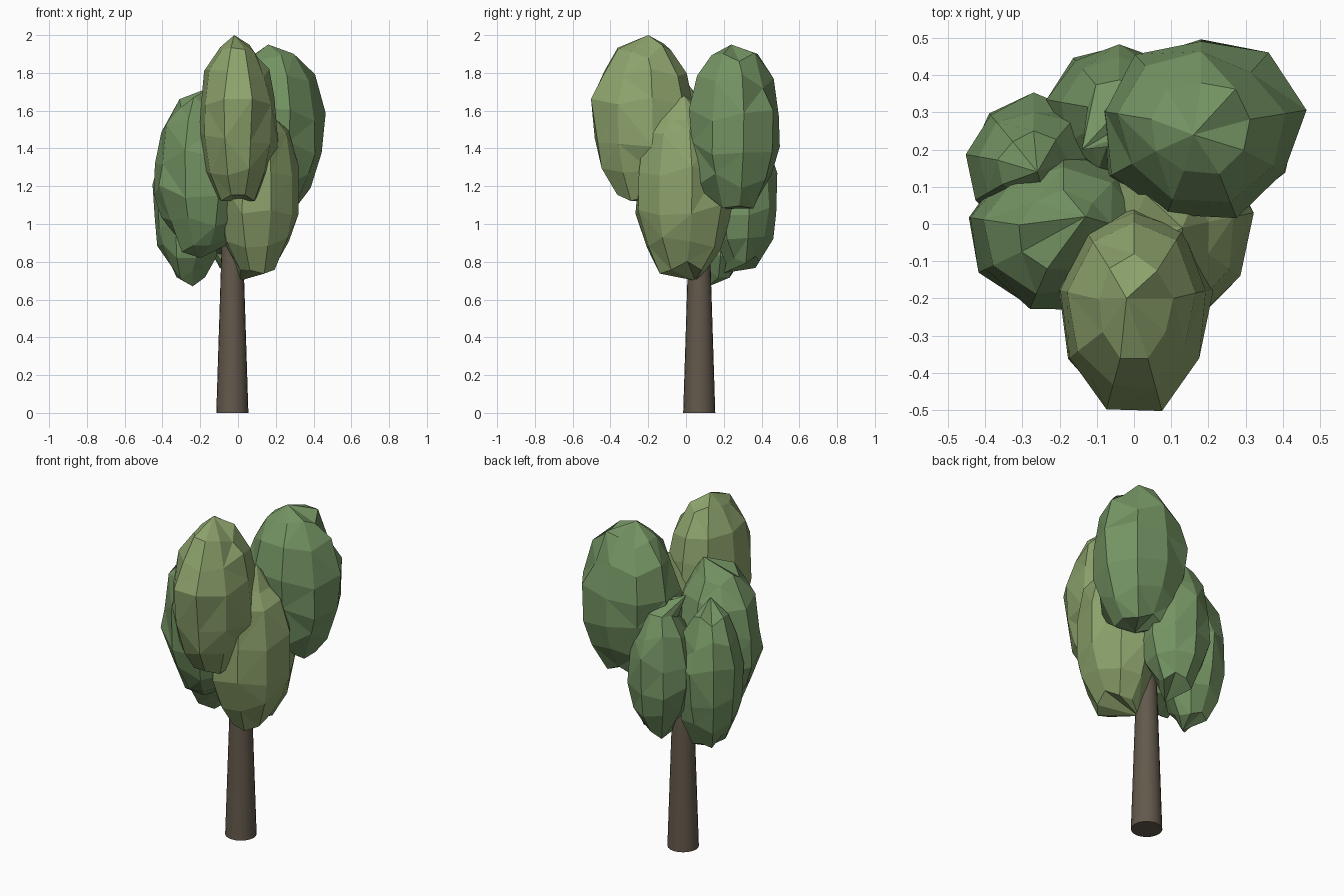
import bpy, bmesh, math, random
from mathutils import Vector

if "Cube" in bpy.data.objects:
    bpy.data.objects.remove(bpy.data.objects["Cube"])


def material(name, rgb):
    m = bpy.data.materials.new(name)
    m.diffuse_color = (*rgb, 1)
    m.use_nodes = True
    m.node_tree.nodes["Principled BSDF"].inputs["Base Color"].default_value = m.diffuse_color
    return m


bark = material("bark", (0.125, 0.1, 0.072))
light_leaf = material("light_leaf", (0.265, 0.365, 0.15))
dark_leaf = material("dark_leaf", (0.175, 0.295, 0.125))

# Tapered trunk, running up inside the crown
bpy.ops.mesh.primitive_cone_add(vertices=20, radius1=0.085, radius2=0.05,
                                depth=1.1, location=(-0.03, 0.07, 0.55))
trunk = bpy.context.object
trunk.name = "trunk"
trunk.data.materials.append(bark)
bpy.ops.object.shade_smooth_by_angle(angle=math.radians(40))


def leaf_clump(name, centre, radii, top, bottom, mat, seed):
    """Faceted, jittered ellipsoid with pinched tips at top and bottom."""
    rng = random.Random(seed)
    bm = bmesh.new()
    bmesh.ops.create_uvsphere(bm, u_segments=9, v_segments=7, radius=1)
    c = Vector(centre)
    for v in bm.verts:
        if v.co.z > 0.99:
            v.co = Vector(top)
        elif v.co.z < -0.99:
            v.co = Vector(bottom)
        else:
            # fuller shoulders than a plain sphere
            k = rng.uniform(0.94, 1.1) * math.hypot(v.co.x, v.co.y) ** -0.15
            v.co = Vector((v.co.x * radii[0] * k, v.co.y * radii[1] * k,
                           v.co.z * radii[2] * 0.98 + rng.uniform(-0.04, 0.04))) + c
    bmesh.ops.triangulate(bm, faces=[f for f in bm.faces if rng.random() < 0.5])
    mesh = bpy.data.meshes.new(name)
    bm.to_mesh(mesh)
    bm.free()
    ob = bpy.data.objects.new(name, mesh)
    ob.data.materials.append(mat)
    bpy.context.collection.objects.link(ob)


# Crown: six overlapping clumps (centre, radii, top tip, bottom tip)
leaf_clump("front_clump", (0.0, -0.225, 1.54), (0.205, 0.275, 0.43),
           (-0.02, -0.2, 2.0), (-0.02, -0.15, 1.12), light_leaf, 1)
leaf_clump("back_right_clump", (0.18, 0.26, 1.49), (0.27, 0.25, 0.43),
           (0.16, 0.24, 1.95), (0.18, 0.22, 1.08), dark_leaf, 2)
leaf_clump("left_clump", (-0.19, -0.02, 1.26), (0.25, 0.21, 0.43),
           (-0.13, 0.02, 1.73), (-0.2, -0.03, 0.82), dark_leaf, 3)
leaf_clump("right_clump", (0.1, -0.015, 1.18), (0.215, 0.25, 0.46),
           (0.13, -0.01, 1.68), (0.01, 0.05, 0.7), light_leaf, 4)
leaf_clump("back_left_clump", (-0.27, 0.155, 1.1), (0.185, 0.185, 0.4),
           (-0.26, 0.14, 1.57), (-0.24, 0.12, 0.67), dark_leaf, 5)
leaf_clump("back_clump", (-0.04, 0.3, 1.15), (0.185, 0.185, 0.39),
           (-0.14, 0.2, 1.57), (-0.05, 0.2, 0.74), dark_leaf, 6)
